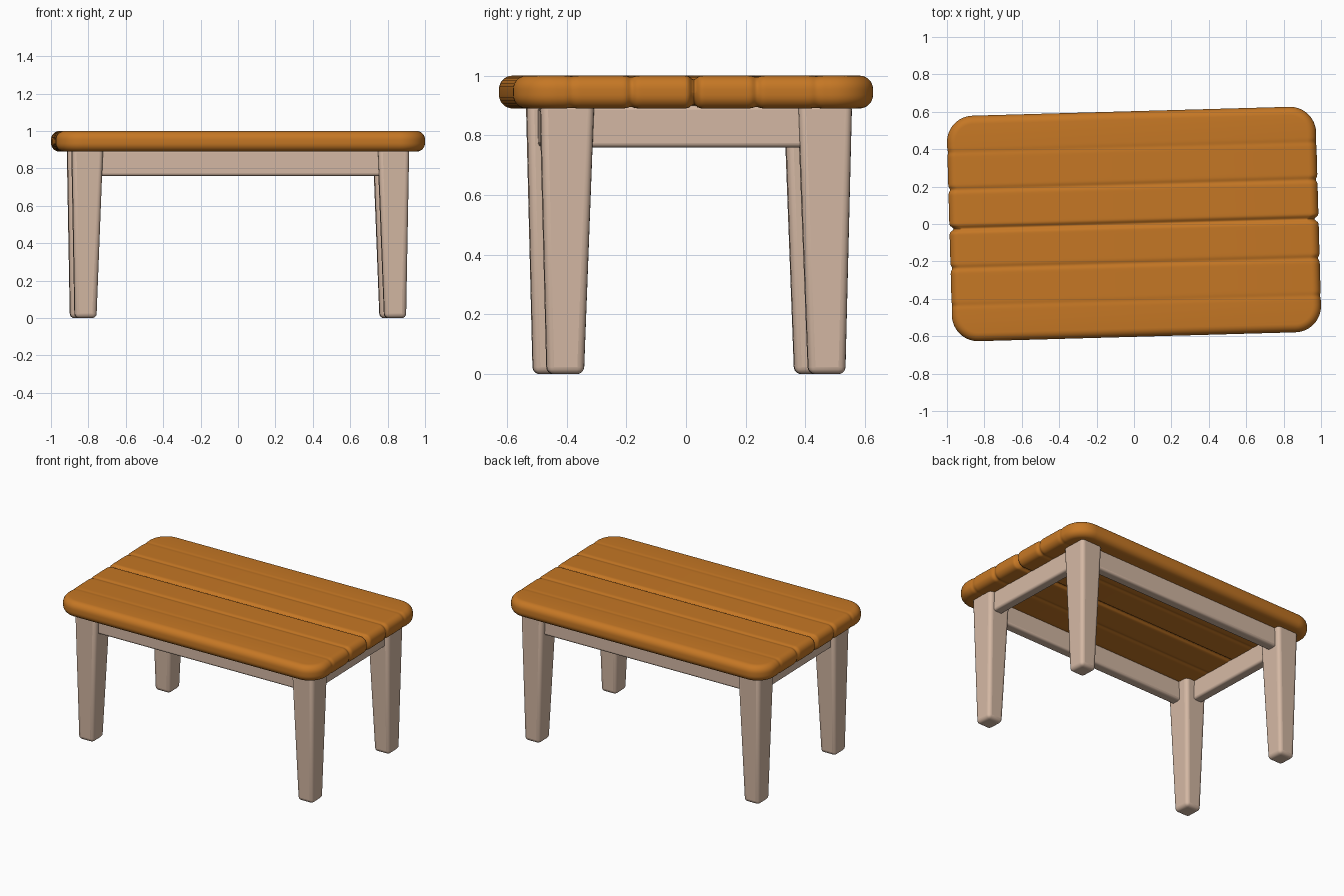
import bpy, bmesh, math
from mathutils import Matrix

cube = bpy.data.objects.get("Cube")
if cube:
    bpy.data.objects.remove(cube, do_unlink=True)

TURN = Matrix.Rotation(math.radians(1.6), 4, 'Z')


def material(name, rgb):
    m = bpy.data.materials.new(name)
    m.use_nodes = True
    m.diffuse_color = (*rgb, 1)
    m.node_tree.nodes["Principled BSDF"].inputs["Base Color"].default_value = (*rgb, 1)
    return m


orange = material("orange wood", (0.56, 0.185, 0.018))
pale = material("pale wood", (0.66, 0.48, 0.37))


def finish(bm, name, mat, bevel=0):
    bmesh.ops.recalc_face_normals(bm, faces=bm.faces)
    bm.transform(TURN)
    mesh = bpy.data.meshes.new(name)
    bm.to_mesh(mesh)
    bm.free()
    mesh.materials.append(mat)
    ob = bpy.data.objects.new(name, mesh)
    bpy.context.collection.objects.link(ob)
    if bevel:
        mod = ob.modifiers.new("Soft edges", 'BEVEL')
        mod.width = bevel
        mod.segments = 4
    bpy.ops.object.select_all(action='DESELECT')
    ob.select_set(True)
    bpy.context.view_layer.objects.active = ob
    bpy.ops.object.shade_smooth_by_angle(angle=math.radians(40))


def block(name, low, high, z0, z1, mat, bevel):
    """Box between two rectangles (x0, x1, y0, y1), one at z0 and one at z1."""
    bm = bmesh.new()
    bmesh.ops.create_cube(bm, size=2)
    for v in bm.verts:
        x0, x1, y0, y1 = high if v.co.z > 0 else low
        v.co = (x1 if v.co.x > 0 else x0, y1 if v.co.y > 0 else y0,
                z1 if v.co.z > 0 else z0)
    finish(bm, name, mat, bevel)


# Tabletop: rounded slab with plank grooves and a deeper middle seam
LENGTH, WIDTH, CORNER, EDGE = 0.987, 0.603, 0.14, 0.045
BOTTOM, TOP = 0.89, 1.0
SEAMS = [(0, 0.013), (0.21, 0.005), (-0.21, 0.005), (0.41, 0.002), (-0.41, 0.002)]


def groove(y):
    return sum(d * math.exp(-((y - s) / 0.014) ** 2) for s, d in SEAMS)


def tabletop():
    ys = set()
    straight = WIDTH - CORNER
    for i in range(13):
        ys.add(round(straight + CORNER * math.sin(math.pi * i / 24), 4))
    for i in range(93):
        ys.add(round(straight * i / 92, 4))
    ys = sorted(ys | {-y for y in ys})

    # Rings around the slab, from the underside up to the top face
    steps = [math.pi / 2 * i / 7 for i in range(8)]
    rings = [(EDGE * (1 - math.sin(a)), BOTTOM + EDGE * (1 - math.cos(a)), 1) for a in steps]
    rings += [(EDGE * (1 - math.cos(a)), TOP - EDGE * (1 - math.sin(a)), -1) for a in steps]

    bm = bmesh.new()
    loops = []
    for inset, z, side in rings:
        left, right = [], []
        radius = CORNER - inset
        for y in ys:
            over = max(0, abs(y) - straight) / CORNER
            half = LENGTH - CORNER + radius * math.sqrt(max(0, 1 - over * over))
            half -= 1.7 * groove(y)
            yy = math.copysign(min(abs(y), straight) + over * radius, y)
            zz = z + side * groove(y)
            left.append(bm.verts.new((-half, yy, zz)))
            right.append(bm.verts.new((half, yy, zz)))
        loops.append((left, right))

    for (l0, r0), (l1, r1) in zip(loops, loops[1:]):
        a, b = l0 + r0[::-1], l1 + r1[::-1]
        for i in range(len(a)):
            j = (i + 1) % len(a)
            bm.faces.new((a[i], a[j], b[j], b[i]))
    for left, right in (loops[0], loops[-1]):
        for i in range(len(left) - 1):
            bm.faces.new((left[i], right[i], right[i + 1], left[i + 1]))
    finish(bm, "tabletop", orange)


tabletop()


# Legs: tapered mostly on the inner faces
def corner(sx, sy, x_in, x_out, y_in, y_out):
    xs = sorted((sx * x_in, sx * x_out))
    y_pair = sorted((sy * y_in + 0.01, sy * y_out + 0.01))
    return (*xs, *y_pair)


for sx, side in ((1, "left"), (-1, "right")):
    for sy, end in ((1, "back"), (-1, "front")):
        block(f"{end}_{side}_leg",
              corner(sx, sy, 0.77, 0.886, 0.376, 0.50),
              corner(sx, sy, 0.735, 0.902, 0.342, 0.522),
              0, 0.91, pale, 0.024)

# Rails joining the legs under the top
for s, end, side in ((1, "back", "left"), (-1, "front", "right")):
    y = 0.45 * s + 0.01
    long_rail = (-0.82, 0.82, y - 0.035, y + 0.035)
    block(f"{end}_rail", long_rail, long_rail, 0.76, 0.9, pale, 0.015)
    x = 0.835 * s
    short_rail = (x - 0.035, x + 0.035, -0.42, 0.44)
    block(f"{side}_rail", short_rail, short_rail, 0.76, 0.9, pale, 0.015)
